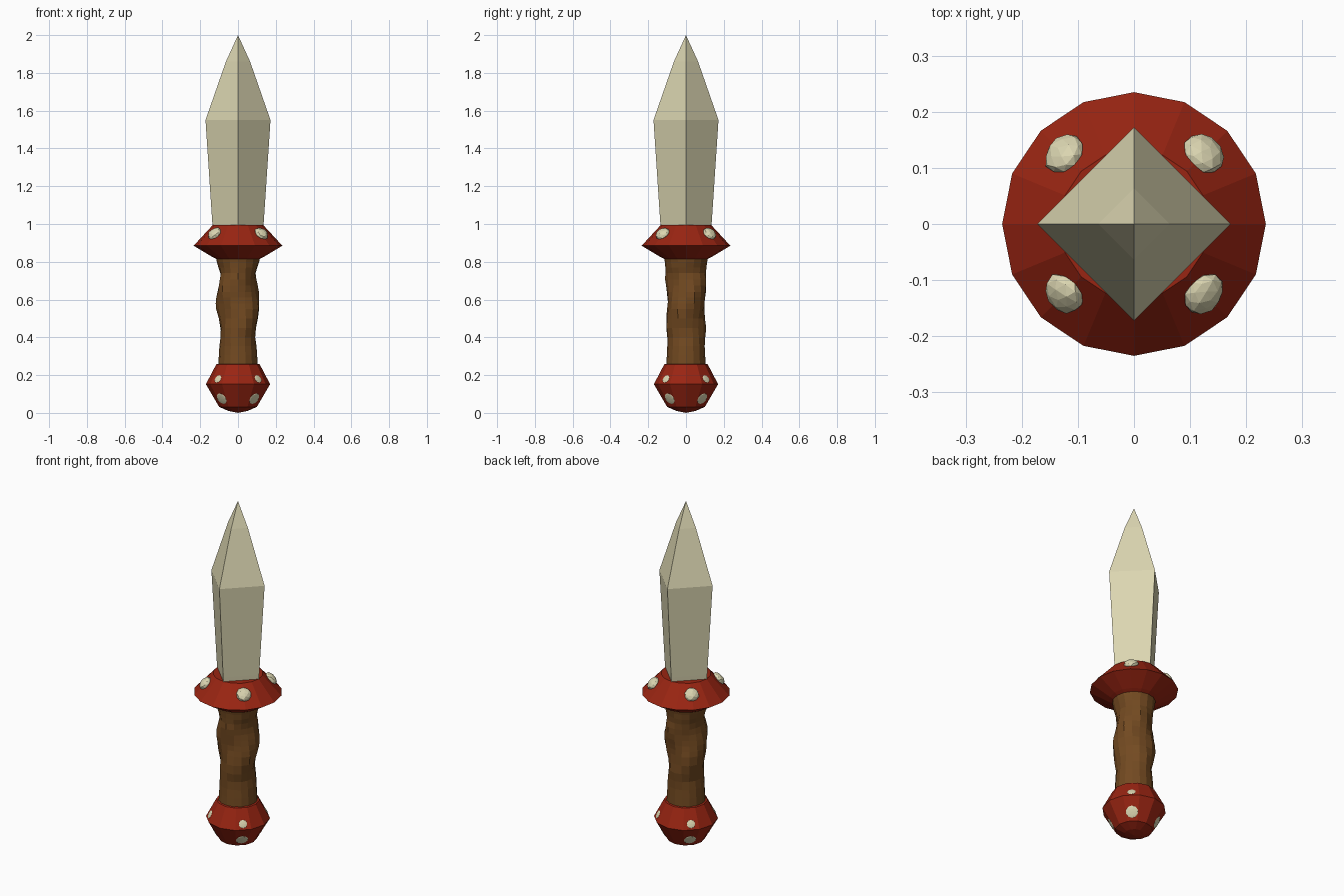
import bpy, bmesh, math, random
from mathutils import Vector, Matrix

if "Cube" in bpy.data.objects:
    bpy.data.objects.remove(bpy.data.objects["Cube"])

random.seed(4)


def material(name, rgb):
    m = bpy.data.materials.new(name)
    m.diffuse_color = (*rgb, 1)
    m.use_nodes = True
    m.node_tree.nodes["Principled BSDF"].inputs["Base Color"].default_value = m.diffuse_color
    return m


BONE = material("bone", (0.71, 0.67, 0.44))
RED = material("mushroom red", (0.32, 0.018, 0.006))
BROWN = material("bark brown", (0.17, 0.068, 0.015))


def finish(bm, name, mat):
    bmesh.ops.recalc_face_normals(bm, faces=bm.faces)
    mesh = bpy.data.meshes.new(name)
    bm.to_mesh(mesh)
    bm.free()
    mesh.materials.append(mat)
    obj = bpy.data.objects.new(name, mesh)
    bpy.context.collection.objects.link(obj)
    return obj


def lathe(name, profile, sides, mat, shape=lambda a, r, z: r):
    """Spin (radius, height) rings; shape() may change the radius by angle."""
    bm = bmesh.new()
    rings = []
    for r, z in profile:
        ring = []
        for i in range(sides):
            a = 2 * math.pi * i / sides
            rr = shape(a, r, z)
            ring.append(bm.verts.new((rr * math.cos(a), rr * math.sin(a), z)))
        rings.append(ring)
    for lo, hi in zip(rings, rings[1:]):
        for i in range(sides):
            j = (i + 1) % sides
            bm.faces.new((lo[i], lo[j], hi[j], hi[i]))
    bm.faces.new(rings[0])
    bm.faces.new(rings[-1])
    bmesh.ops.remove_doubles(bm, verts=bm.verts, dist=0.0005)
    return finish(bm, name, mat)


def spots(name, radius, z, slope, size, thick, jitter=0.0):
    """Four flattened pebbles on the diagonals, facing along the surface."""
    for k in range(4):
        a = math.pi / 4 + k * math.pi / 2
        out = Vector((math.cos(a), math.sin(a), 0))
        normal = out * math.cos(slope) + Vector((0, 0, math.sin(slope)))
        bm = bmesh.new()
        bmesh.ops.create_icosphere(bm, subdivisions=2, radius=1)
        for v in bm.verts:
            v.co *= 1 + random.uniform(-jitter, jitter)
        turn = normal.to_track_quat('Z', 'Y').to_matrix().to_4x4()
        place = Matrix.Translation(out * radius + Vector((0, 0, z)))
        bm.transform(place @ turn @ Matrix.Diagonal((size, size, thick, 1)))
        finish(bm, f"{name}_{k + 1}", BONE)


# Four-sided blade with a wide shoulder and a long point
lathe("blade", [(0.132, 0.96), (0.137, 1.02), (0.172, 1.55), (0.064, 1.86), (0.0001, 2.0)],
      4, BONE)

# Mushroom-cap guard with raised spots
lathe("guard", [(0.115, 0.815), (0.135, 0.825), (0.235, 0.885), (0.133, 0.995)], 16, RED)
spots("guard_spot", 0.175, 0.948, math.radians(43), 0.039, 0.024, 0.06)


# Handle with twisted ridges that fade out at both ends
def twist(a, r, z):
    fade = max(0.0, min(1, (z - 0.34) / 0.12, (0.80 - z) / 0.08))
    return r + fade * (0.009 * math.sin(2 * (a - 9.5 * z)) + 0.003 * math.sin(5 * a + 30 * z))


keys = [(0.26, 0.104), (0.40, 0.096), (0.55, 0.106), (0.64, 0.106), (0.74, 0.1), (0.83, 0.118)]
grip = []
for (z0, r0), (z1, r1) in zip(keys, keys[1:]):
    for s in range(3):
        grip.append((r0 + (r1 - r0) * s / 3, z0 + (z1 - z0) * s / 3))
grip = [(0.104, 0.24)] + grip + [(0.118, 0.83)]
lathe("handle", grip, 16, BROWN, twist)

# Rounded pommel with two rows of flush spots
lathe("pommel", [(0.0001, 0.0), (0.05, 0.01), (0.1, 0.032), (0.17, 0.152), (0.115, 0.257),
                 (0.09, 0.263)], 12, RED)
spots("pommel_upper_spot", 0.150, 0.180, math.radians(28), 0.023, 0.004)
spots("pommel_lower_spot", 0.122, 0.075, math.radians(-30), 0.033, 0.004)
